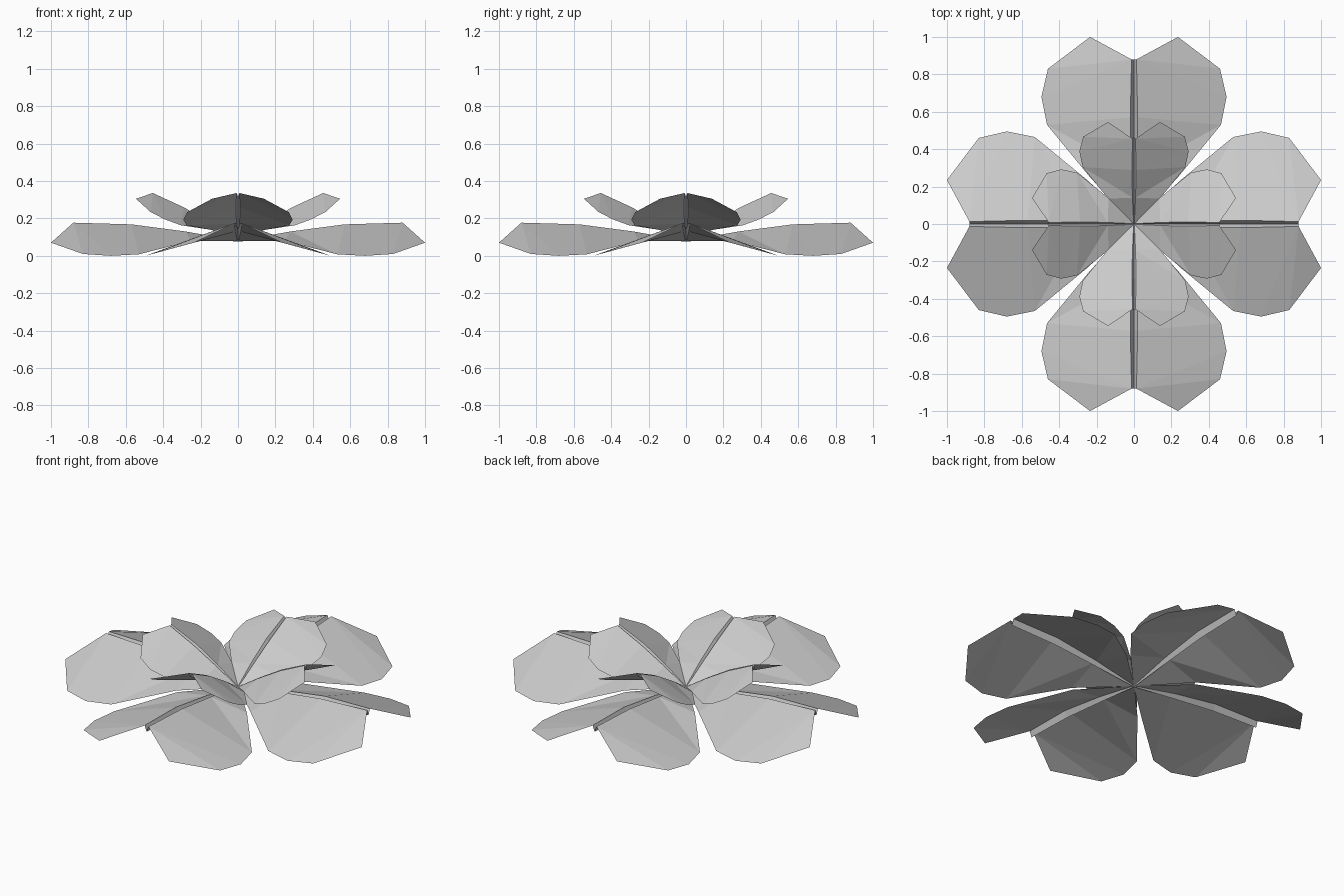
import bpy, bmesh
from math import radians
from mathutils import Matrix

if "Cube" in bpy.data.objects:
    bpy.data.objects.remove(bpy.data.objects["Cube"])

BASE_Z = 0.08

# Leaf profile along +y, heights relative to the flower centre
# midrib: half groove width, y, z, groove depth
RIB = [(0.003, 0.0, 0.0, 0.005), (0.014, 0.28, 0.05, 0.025),
       (0.02, 0.57, 0.088, 0.035), (0.013, 0.88, 0.097, 0.035)]
# outer edge of one half: x, y, z
EDGE = [(0.235, 0.25, 0.0), (0.465, 0.53, -0.072), (0.495, 0.68, -0.08),
        (0.46, 0.83, -0.07), (0.235, 1.0, -0.01)]
# faces between rib (r) and edge (e)
FACES = ["r0 r1 e0", "r1 e1 e0", "r1 r2 e1", "r2 e2 e1",
         "r2 r3 e2", "r3 e3 e2", "r3 e4 e3"]


def make_leaf(name, scale, tilt, turn):
    bm = bmesh.new()
    valley = [bm.verts.new((0, y, z - d)) for w, y, z, d in RIB]
    for s in (1, -1):
        r = [bm.verts.new((s * w, y, z)) for w, y, z, d in RIB]
        e = [bm.verts.new((s * x, y, z)) for x, y, z in EDGE]
        pick = {"r": r, "e": e}
        polys = [[pick[k[0]][int(k[1])] for k in f.split()] for f in FACES]
        # sunken groove along the midrib
        polys += [[valley[i], valley[i + 1], r[i + 1], r[i]] for i in range(3)]
        for p in polys:
            bm.faces.new(p if s < 0 else p[::-1])
    bm.normal_update()
    # make every face look upward
    for f in bm.faces:
        if f.normal.z < 0:
            f.normal_flip()
    bm.transform(Matrix.Translation((0, 0, BASE_Z))
                 @ Matrix.Rotation(radians(turn), 4, 'Z')
                 @ Matrix.Rotation(radians(tilt), 4, 'X')
                 @ Matrix.Scale(scale, 4))
    me = bpy.data.meshes.new(name)
    bm.to_mesh(me)
    bm.free()
    bpy.context.collection.objects.link(bpy.data.objects.new(name, me))


# Four large drooping petals and four small raised ones
for i in range(4):
    make_leaf(f"outer_petal_{i + 1}", 1.0, 0, 90 * i)
    make_leaf(f"inner_petal_{i + 1}", 0.59, 23, 90 * i)
